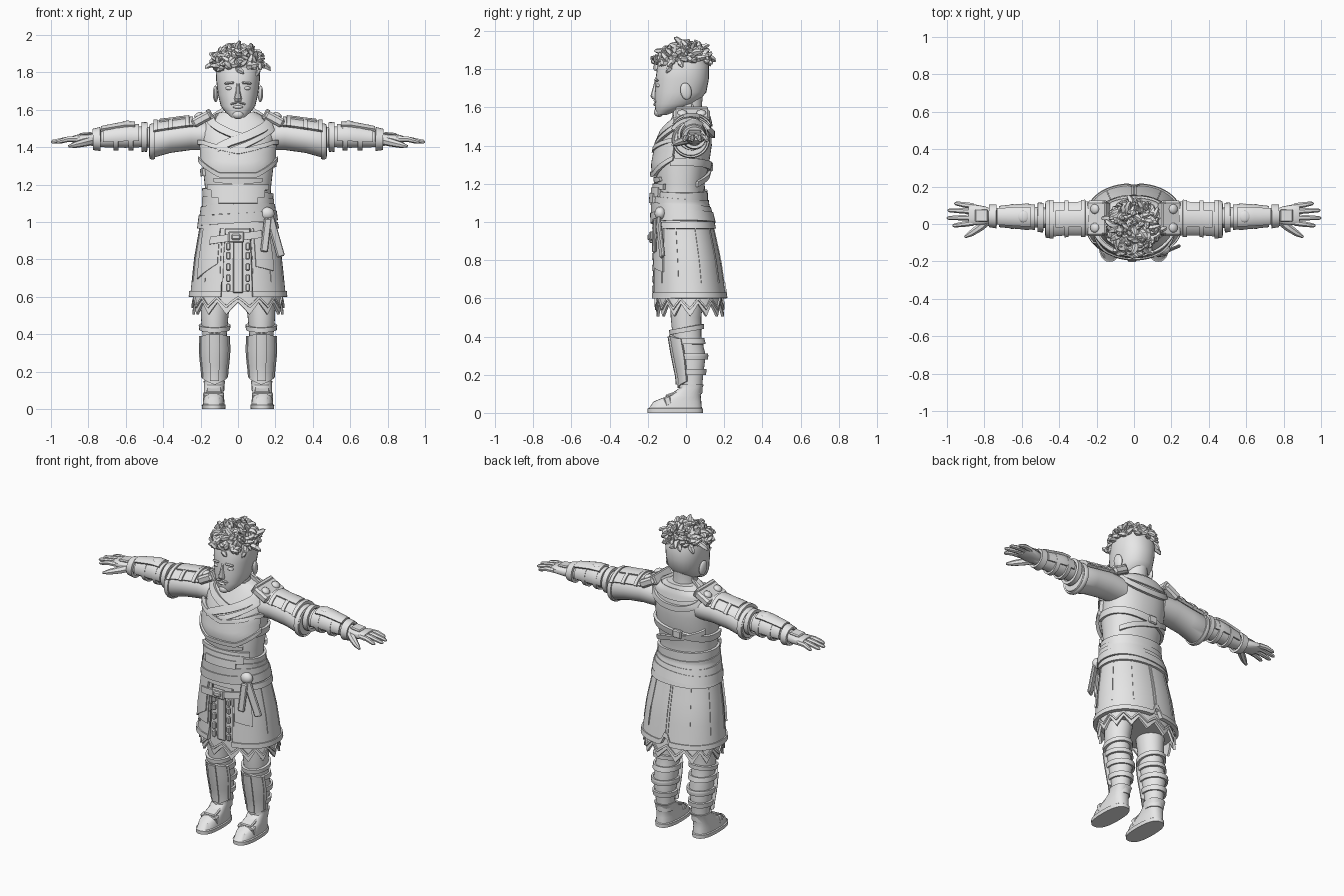
import bpy, bmesh, math, random
from mathutils import Vector, Matrix, Euler

random.seed(4)
pi, tau = math.pi, math.tau
default_cube = bpy.data.objects.get("Cube")
if default_cube:
    bpy.data.objects.remove(default_cube, do_unlink=True)

grey = bpy.data.materials.new("plain grey")
grey.use_nodes = True
grey.diffuse_color = (.8, .8, .8, 1)
grey.node_tree.nodes["Principled BSDF"].inputs["Base Color"].default_value = (.8, .8, .8, 1)
parts = []


def finish(name, bm, thick=0, bevel=0, pair=False):
    """Turn a bmesh into an object, optionally thickened, bevelled and mirrored."""
    bmesh.ops.recalc_face_normals(bm, faces=bm.faces)
    mesh = bpy.data.meshes.new(name)
    bm.to_mesh(mesh)
    bm.free()
    mesh.materials.append(grey)
    obj = bpy.data.objects.new(name, mesh)
    bpy.context.collection.objects.link(obj)
    if thick:
        solid = obj.modifiers.new("thickness", "SOLIDIFY")
        solid.thickness, solid.offset = thick, 0
    if bevel:
        obj.modifiers.new("bevel", "BEVEL").width = bevel
    if pair:
        mirror = obj.modifiers.new("mirror", "MIRROR")
        mirror.use_mirror_merge = False
    parts.append(obj)


def surface(rings, axis="z", power=1.0):
    """Rings (t, centre u, centre v, radius u, radius v) -> point at angle and t."""
    def bend(value):
        return math.copysign(abs(value) ** power, value)

    def point(angle, t, off=0):
        index = 0
        while index < len(rings) - 2 and t > rings[index + 1][0]:
            index += 1
        low, high = rings[index], rings[index + 1]
        mix = (t - low[0]) / (high[0] - low[0])
        cu, cv, ru, rv = (a + (b - a) * mix for a, b in zip(low[1:], high[1:]))
        u = cu + (ru + off) * bend(math.sin(angle))
        v = cv - (rv + off) * bend(math.cos(angle))
        return Vector((u, v, t)) if axis == "z" else Vector((t, u, v))
    return point


def skin(bm, loops):
    """Bridge closed loops of points and cap both ends."""
    rows = [[bm.verts.new(p) for p in loop] for loop in loops]
    count = len(rows[0])
    for a, b in zip(rows, rows[1:]):
        for i in range(count):
            j = (i + 1) % count
            bm.faces.new((a[i], a[j], b[j], b[i]))
    bm.faces.new(rows[0])
    bm.faces.new(rows[-1])


def loft(name, rings, axis="z", power=1.0, sides=28, pair=False):
    bm, point = bmesh.new(), surface(rings, axis, power)
    skin(bm, [[point(tau * i / sides, ring[0]) for i in range(sides)] for ring in rings])
    finish(name, bm, pair=pair)
    return point


def band(name, point, start, end, low, high, off=.01, thick=.015, steps=24, pair=False):
    """A plate or strap that follows a surface between two edges."""
    bm, rows, levels = bmesh.new(), [], 6
    for i in range(steps + 1):
        angle = start + (end - start) * i / steps
        bottom = low(angle) if callable(low) else low
        top = high(angle) if callable(high) else high
        rows.append([bm.verts.new(point(angle, bottom + (top - bottom) * j / levels, off))
                     for j in range(levels + 1)])
    for a, b in zip(rows, rows[1:]):
        for j in range(levels):
            bm.faces.new((a[j], b[j], b[j + 1], a[j + 1]))
    bmesh.ops.remove_doubles(bm, verts=bm.verts, dist=.0001)
    finish(name, bm, thick=thick, pair=pair)


def tube(bm, points, radii, sides=7):
    points, loops = [Vector(p) for p in points], []
    for i, p in enumerate(points):
        along = (points[min(i + 1, len(points) - 1)] - points[max(i - 1, 0)]).normalized()
        side = along.cross(Vector((.1, .2, 1))).normalized()
        up = side.cross(along)
        loops.append([p + radii[i] * (side * math.cos(tau * k / sides) + up * math.sin(tau * k / sides))
                      for k in range(sides)])
    skin(bm, loops)


def box(name, place, size, turn=(0, 0, 0), bevel=.006, pair=False):
    bm = bmesh.new()
    bmesh.ops.create_cube(bm, size=1, matrix=Matrix.LocRotScale(Vector(place), Euler(turn), Vector(size)))
    finish(name, bm, bevel=bevel, pair=pair)


def ball(name, place, size, turn=(0, 0, 0), pair=False):
    bm = bmesh.new()
    bmesh.ops.create_uvsphere(bm, u_segments=16, v_segments=10, radius=1,
                              matrix=Matrix.LocRotScale(Vector(place), Euler(turn), Vector(size)))
    finish(name, bm, pair=pair)


# Torso and neck
torso = loft("torso", [(.96, 0, -.01, .19, .145), (1.1, 0, -.03, .172, .13), (1.2, 0, -.027, .178, .125),
                       (1.3, 0, -.022, .19, .142), (1.4, 0, -.005, .195, .14), (1.48, 0, .012, .2, .122),
                       (1.54, 0, .022, .175, .1), (1.585, 0, .025, .1, .08)], power=.9, sides=40)
loft("neck", [(1.5, 0, .015, .085, .085), (1.58, 0, .005, .07, .075), (1.68, 0, .01, .068, .08)])

# Crossed collar and chest armour
band("left_lapel", torso, -.5, 1.1, lambda a: 1.42 + .09 * a, lambda a: 1.465 + .095 * a, .018)
band("right_lapel", torso, -1.1, .1, lambda a: 1.44 - .09 * a, lambda a: 1.48 - .09 * a, .01)
band("lower_lapel", torso, -.2, 1.1, lambda a: 1.38 + .1 * a, lambda a: 1.41 + .1 * a, .016)


def chest_low(a):
    return 1.25 + .1 * max(0, abs(a) - .45)


def chest_high(a):
    return 1.375 + .05 * min(1, abs(a))


band("chest_plate", torso, -1.25, 1.25, chest_low, chest_high, .01, .02, 36)
band("chest_lower_trim", torso, -1.3, 1.3, lambda a: chest_low(a) - .012, lambda a: chest_low(a) + .014, .02, .02, 36)
band("chest_upper_trim", torso, -1.3, 1.3, lambda a: chest_high(a) - .012, lambda a: chest_high(a) + .012, .018, .02, 36)
band("back_collar", torso, 1.6, tau - 1.6, lambda a: 1.44 + .06 * (a - pi) ** 2,
     lambda a: 1.475 + .06 * (a - pi) ** 2, .008, .018, 30)
band("back_yoke", torso, 1.7, tau - 1.7, lambda a: 1.5 + .03 * (a - pi) ** 2, 1.565, .004, .012)
band("back_strap", torso, 1.2, tau - 1.2, lambda a: 1.27 + .025 * math.sin(a), lambda a: 1.31 + .025 * math.sin(a), .008, .016, 30)
band("back_diagonal_strap", torso, 2.2, 4.2, lambda a: 1.24 + .06 * (a - pi), lambda a: 1.27 + .06 * (a - pi), .012)
box("back_buckle", (-.03, .128, 1.29), (.06, .025, .05))

# Stepped belly plate and wrapped sash
for level, (reach, low, high) in enumerate([(.95, 1.17, 1.2), (.75, 1.13, 1.18), (.5, 1.1, 1.15)]):
    band("belly_plate", torso, -reach, reach, low, high, .014 + .006 * level, .018)
band("belly_upper_plate", torso, -.7, .7, lambda a: 1.2 + .02 * abs(a), 1.235, .008)
for k in range(4):
    band("sash_wrap", torso, 0, tau, lambda a: .995 + .04 * k + .014 * math.sin(a + k),
         lambda a: 1.047 + .04 * k + .014 * math.sin(a + k), .022 - .005 * k, .016, 44)
ball("sash_knot", (.155, -.135, 1.045), (.04, .03, .035))
box("sash_tail_outer", (.2, -.135, .92), (.045, .018, .22), (0, -.3, .4))
box("sash_tail_inner", (.15, -.165, .93), (.04, .018, .18), (0, .12, .2))

# Coat skirt with front opening, split back, hem and jagged underskirt
skirt_rings = [(.58, 0, .018, .25, .187), (.8, 0, .005, .228, .168), (1.02, 0, -.015, .19, .14)]
skirt = surface(skirt_rings, power=.9)
loft("underskirt", [(z, x, y, rx - .025, ry - .025) for z, x, y, rx, ry in skirt_rings], power=.9)


def hem(a):
    return .6 + .07 * max(0, 1 - abs(a - pi) / .1)


band("coat_skirt", skirt, .28, tau - .33, hem, 1.02, 0, .016, 90)
band("coat_hem", skirt, .27, tau - .32, hem, lambda a: hem(a) + .03, .008, .016, 90)
for side in (.29, .75, 1.3, 1.9, 2.55, 3.1):
    band("skirt_seam", skirt, side, side + .035, .68, 1.0, .008, .008, 2, pair=True)
band("jagged_hem", skirt, 0, tau, lambda a: .505 + .065 * abs((a * 14 / pi) % 2 - 1), .63, -.02, .014, 84)
band("jagged_trim", skirt, 0, tau, lambda a: .54 + .05 * abs((a * 14 / pi) % 2 - 1),
     lambda a: .555 + .05 * abs((a * 14 / pi) % 2 - 1), -.01, .012, 84)
band("right_hip_flap", skirt, -1.0, -.42, lambda a: .78 + .14 * (a + .4), .98, .012)
band("right_hip_underflap", skirt, -.85, -.36, .7, .9, .006)
band("left_hip_flap", skirt, .36, .85, lambda a: .78 - .05 * a, .98, .01)

# Belt, buckle and hanging front panel
band("waist_belt", skirt, -.65, .55, lambda a: .9 + .03 * a, lambda a: .94 + .03 * a, .022)
band("upper_belt", skirt, 0, tau, .965, 1.0, .012, .016, 44)
box("belt_buckle", (-.01, -.182, .92), (.085, .022, .06))
box("buckle_centre", (-.01, -.192, .92), (.05, .02, .03))
box("front_panel", (0, -.163, .77), (.055, .018, .3))
for z in (.65, .7, .76, .82, .87):
    box("cord_link", (.052, -.166, z), (.024, .022, .042), pair=True)

# Legs, greaves and boots
leg = loft("leg", [(.1, .125, .03, .052, .055), (.18, .125, .03, .054, .058), (.3, .125, .025, .068, .078),
                   (.4, .125, .005, .065, .075), (.5, .125, 0, .074, .08), (.64, .115, .005, .085, .09)], pair=True)
band("shin_plate", leg, -1.2, 1.2, lambda a: .13 + .03 * abs(a), lambda a: .41 - .02 * abs(a), .01, .016, pair=True)
band("shin_ridge", leg, -.3, .3, .15, .4, .02, .014, 6, pair=True)
for edge in (-1.2, 1.03):
    band("shin_edge", leg, edge, edge + .17, .17, .39, .016, .014, 4, pair=True)
band("knee_wrap", leg, 0, tau, lambda a: .425 - .015 * math.cos(a), lambda a: .45 - .015 * math.cos(a), .008, pair=True)
for z in (.2, .28, .36):
    band("calf_strap", leg, 1.1, tau - 1.1, z, z + .03, .008, .012, pair=True)
loft("boot", [(0, .13, -.057, .062, .145), (.022, .13, -.057, .064, .145), (.026, .13, -.055, .058, .138),
              (.06, .13, -.045, .056, .125), (.09, .13, -.008, .053, .085), (.13, .127, .025, .055, .06),
              (.15, .126, .03, .058, .064)], power=.8, pair=True)
box("boot_tongue", (.128, -.065, .1), (.08, .09, .018), (.35, 0, 0), pair=True)
box("boot_strap", (.13, -.095, .062), (.112, .035, .05), (.3, 0, 0), pair=True)

# Sleeves and shoulder armour
sleeve = loft("sleeve", [(.14, .03, 1.46, .085, .075), (.25, .03, 1.465, .088, .08), (.36, .028, 1.45, .086, .08),
                         (.46, .025, 1.43, .092, .088), (.475, .025, 1.43, .085, .08)], axis="x", pair=True)
band("sleeve_hem", sleeve, 0, tau, .445, .47, .003, .012, 32, pair=True)
band("shoulder_plate", sleeve, pi - 1, pi + 1, .24, .45, .012, .016, pair=True)
for x in (.26, .35, .43):
    band("shoulder_trim", sleeve, pi - 1.05, pi + 1.05, x, x + .022, .02, .016, pair=True)
band("shoulder_crest", sleeve, pi - .4, pi + .4, .28, .42, .022, .014, 10, pair=True)
box("shoulder_block", (.195, .03, 1.55), (.11, .19, .05), (0, .5, 0), .012, pair=True)
box("shoulder_collar", (.15, .03, 1.575), (.025, .17, .06), (0, .5, 0), pair=True)
for y in (-.02, .08):
    ball("shoulder_stud", (.21, y, 1.57), (.026, .026, .016), (0, .5, 0), pair=True)

# Forearms and bracers
arm = loft("forearm", [(.42, .03, 1.45, .055, .055), (.5, .035, 1.455, .054, .054), (.6, .04, 1.455, .056, .058),
                       (.72, .04, 1.445, .044, .045), (.8, .045, 1.44, .036, .03)], axis="x", pair=True)
band("elbow_cuff", arm, 0, tau, .485, .515, .016, .018, 28, pair=True)
band("bracer", arm, pi - 1.9, pi + 1.9, .53, .72, .006, .014, pair=True)
band("bracer_plate", arm, pi - .7, pi + .7, .55, .73, .018, .016, 12, pair=True)
for x in (.56, .64):
    band("bracer_strap", arm, 0, tau, x, x + .025, .009, .012, 28, pair=True)
ball("bracer_disc", (.59, .04, 1.53), (.032, .032, .012), pair=True)
band("wrist_cuff", arm, 0, tau, .735, .775, .014, .016, 28, pair=True)

# Hands
loft("palm", [(.76, .045, 1.44, .036, .028), (.8, .045, 1.44, .05, .03), (.86, .05, 1.443, .056, .024),
              (.885, .05, 1.443, .053, .017)], axis="x", power=.8, sides=16, pair=True)
box("hand_plate", (.815, .045, 1.472), (.07, .07, .014), (0, .1, 0), pair=True)
fingers = bmesh.new()
for y, tip, spread in ((.006, .97, -.014), (.036, 1, -.004), (.067, .995, .006), (.096, .96, .014)):
    tube(fingers, [(.86, y, 1.443), (.91, y + spread / 2, 1.443), (tip - .01, y + spread, 1.43),
                   (tip, y + spread, 1.427)], (.016, .015, .011, .005))
tube(fingers, [(.78, .02, 1.435), (.82, -.015, 1.425), (.87, -.05, 1.413), (.905, -.07, 1.405)],
     (.024, .022, .017, .007))
finish("fingers", fingers, pair=True)

# Head and face
loft("head", [(1.56, 0, -.128, .035, .025), (1.585, 0, -.1, .065, .06), (1.62, 0, -.055, .092, .11),
              (1.68, 0, -.028, .107, .135), (1.75, 0, -.02, .116, .14), (1.82, 0, -.015, .12, .135),
              (1.87, 0, -.015, .105, .115), (1.9, 0, -.015, .06, .07)], power=.9)
loft("nose", [(1.645, 0, -.155, .016, .022), (1.66, 0, -.16, .022, .026), (1.7, 0, -.155, .012, .02),
              (1.74, 0, -.15, .011, .014)], sides=10)
ball("eye", (.045, -.142, 1.715), (.022, .016, .011), pair=True)
box("eyebrow", (.047, -.155, 1.743), (.055, .016, .012), (0, .1, .25), pair=True)
ball("ear", (.12, 0, 1.685), (.013, .03, .045), (.2, 0, .2), pair=True)
box("moustache", (.022, -.163, 1.635), (.04, .014, .01), (0, .25, .2), pair=True)
ball("lips", (0, -.158, 1.615), (.028, .014, .009))
ball("goatee", (0, -.142, 1.575), (.032, .026, .025))

# Curly hair
ball("hair_cap", (0, -.02, 1.835), (.118, .135, .08))
hair, total = bmesh.new(), 150
for i in range(total):
    rise, spin = 1 - i / total, i * 2.4 + random.uniform(-.2, .2)
    flat = math.sqrt(1 - rise * rise)
    out = Vector((math.cos(spin) * flat, math.sin(spin) * flat, rise - (.25 if math.sin(spin) < -.4 else 0)))
    root = Vector((out.x * .105, out.y * .122 - .022, out.z * .075 + 1.84))
    swirl = out.cross(Vector([random.uniform(-1, 1) for _ in range(3)])).normalized()
    size = random.uniform(.02, .042) + (.025 if i % 12 == 0 else 0)
    path = [root, root + out * size * .7 + swirl * .012, root + out * size + swirl * .03,
            root + out * size * 1.1 + swirl * .042]
    tube(hair, path, (.017, .017, .012, .003), 5)
finish("curly_hair", hair)

# Bake the modifiers and shade
bpy.ops.object.select_all(action="DESELECT")
for obj in parts:
    obj.select_set(True)
bpy.context.view_layer.objects.active = parts[0]
bpy.ops.object.convert(target="MESH")
bpy.ops.object.shade_smooth_by_angle(angle=math.radians(35))
